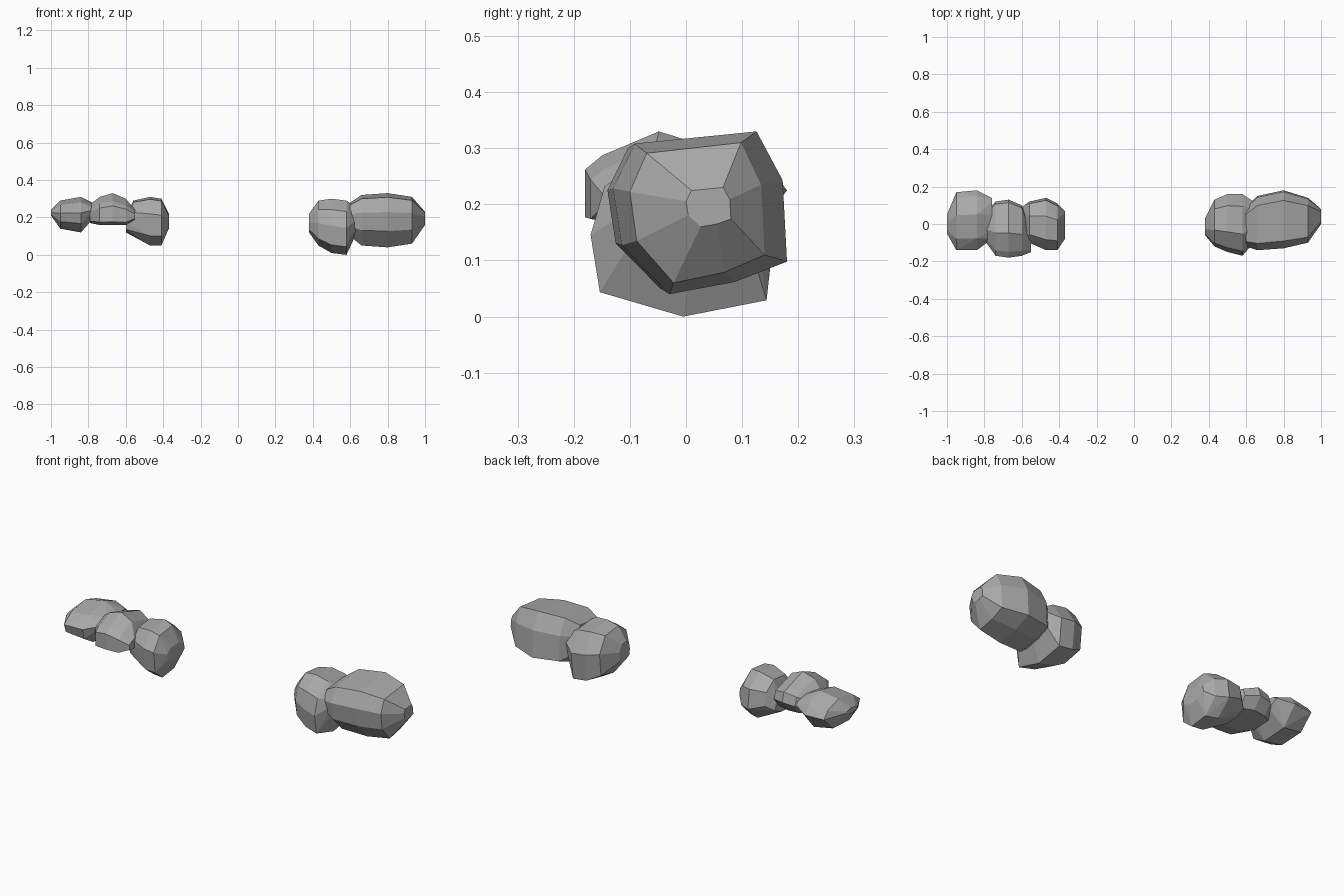
import bpy
import bmesh
import math

default_cube = bpy.data.objects.get("Cube")
if default_cube:
    bpy.data.objects.remove(default_cube, do_unlink=True)


def make_material(name, colour):
    material = bpy.data.materials.new(name)
    material.use_nodes = True
    material.diffuse_color = colour
    for node in material.node_tree.nodes:
        if node.type == "BSDF_PRINCIPLED":
            node.inputs["Base Color"].default_value = colour
            node.inputs["Roughness"].default_value = 0.9
    return material


stone = make_material("stone grey", (0.4, 0.4, 0.4, 1))


def make_rock(name, outline, stations):
    """Convex faceted boulder: a unit outline in y and z, fitted to the
    bounds (x, y_min, y_max, z_min, z_max) of each station along x."""
    bm = bmesh.new()
    for x, y_min, y_max, z_min, z_max in stations:
        y_middle, y_half = (y_min + y_max) / 2, (y_max - y_min) / 2
        z_middle, z_half = (z_min + z_max) / 2, (z_max - z_min) / 2
        for u, v in outline:
            bm.verts.new((x, y_middle + u * y_half, z_middle + v * z_half))

    # Wrap the points, then drop the unused ones and merge near-flat facets
    bmesh.ops.convex_hull(bm, input=bm.verts[:])
    loose = [vert for vert in bm.verts if not vert.link_faces]
    bmesh.ops.delete(bm, geom=loose, context="VERTS")
    bmesh.ops.dissolve_limit(bm, angle_limit=math.radians(4),
                             verts=bm.verts[:], edges=bm.edges[:])
    bmesh.ops.recalc_face_normals(bm, faces=bm.faces[:])

    mesh = bpy.data.meshes.new(name)
    bm.to_mesh(mesh)
    bm.free()
    mesh.materials.append(stone)
    rock = bpy.data.objects.new(name, mesh)
    bpy.context.collection.objects.link(rock)
    return rock


# Left pair: a large boulder and a rounder one beside it
make_rock(
    "left_large_boulder",
    [(-.75, .85), (.65, 1), (.95, .4), (1, -.6),
     (.4, -.85), (-.35, -1), (-.9, -.4), (-1, .3)],
    [(.6, -.12, .09, .1, .28),
     (.66, -.14, .15, .05, .32),
     (.8, -.13, .18, .04, .33),
     (.93, -.1, .14, .06, .31),
     (1, 0, .08, .16, .23)])

make_rock(
    "left_round_boulder",
    [(-1, 0), (-.9, -.7), (0, -1), (.9, -.8),
     (1, .2), (.6, .9), (-.3, 1), (-.85, .6)],
    [(.38, -.06, .03, .12, .22),
     (.43, -.12, .13, .05, .29),
     (.5, -.15, .16, .01, .3),
     (.58, -.17, .16, 0, .29),
     (.64, -.1, .12, .13, .25)])

# Right group: three smaller rocks in a row
make_rock(
    "right_outer_rock",
    [(-1, .1), (-.9, -.5), (-.4, -1), (.5, -.9),
     (1, .1), (.8, .6), (.2, 1), (-.6, .7)],
    [(-1, -.05, .05, .21, .24),
     (-.95, -.14, .17, .14, .29),
     (-.84, -.14, .18, .12, .31),
     (-.76, -.08, .14, .21, .27)])

make_rock(
    "right_middle_rock",
    [(-1, .2), (-1, -.8), (-.5, -1), (.7, -.9),
     (1, -.2), (.9, .4), (-.15, 1), (-.8, .5)],
    [(-.79, -.1, .07, .17, .27),
     (-.74, -.17, .12, .16, .31),
     (-.67, -.18, .13, .16, .33),
     (-.6, -.17, .1, .16, .3),
     (-.55, -.15, -.05, .19, .24)])

make_rock(
    "right_inner_rock",
    [(-1, .3), (-.9, -.6), (-.4, -1), (.4, -.9),
     (1, -.3), (.9, .5), (.3, 1), (-.6, .9)],
    [(-.6, -.08, .09, .12, .2),
     (-.56, -.1, .12, .11, .29),
     (-.47, -.14, .14, .05, .31),
     (-.41, -.14, .11, .05, .3),
     (-.37, -.08, .07, .14, .22)])
